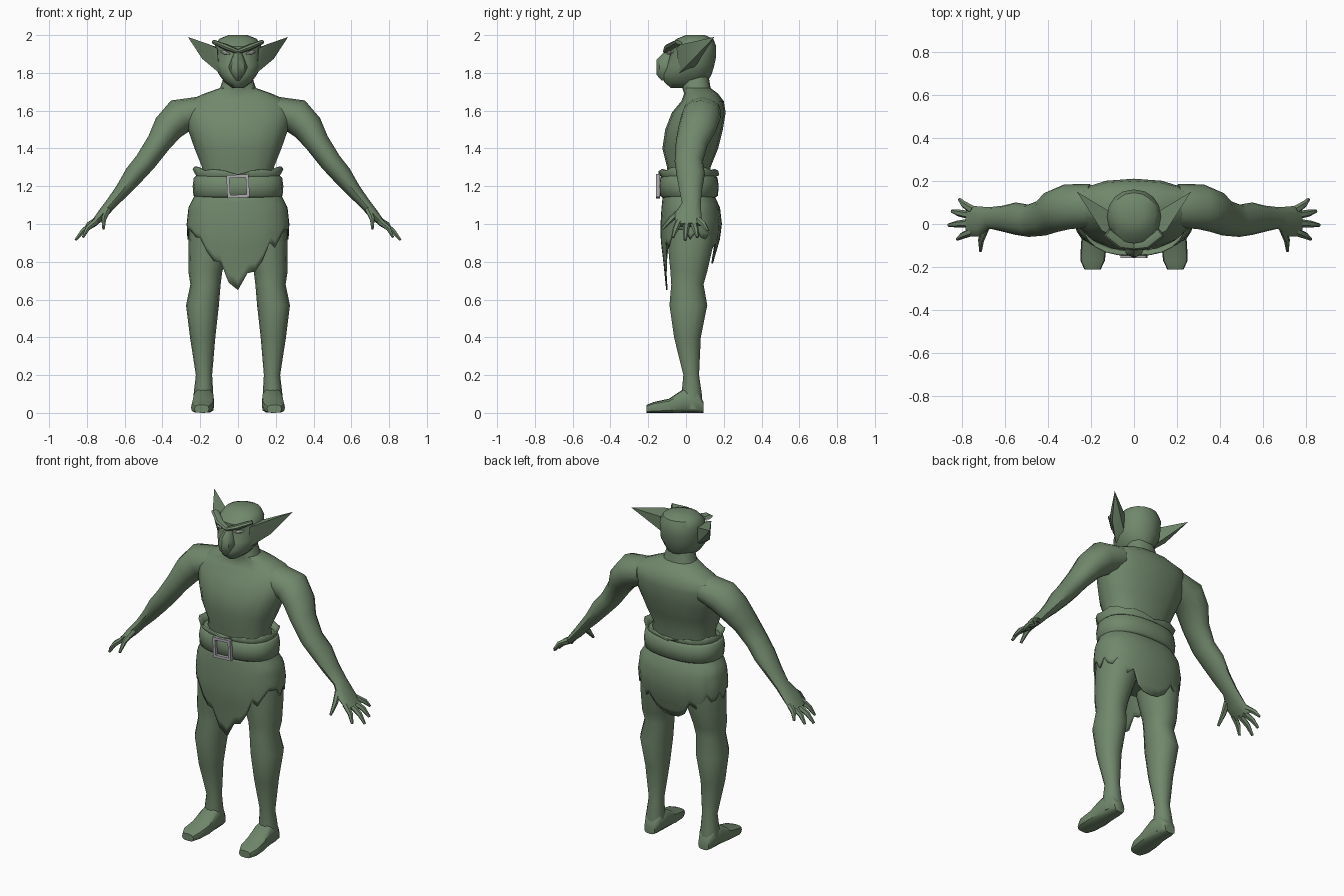
import bpy, bmesh
from math import cos, sin, pi, radians, copysign
from mathutils import Vector, Matrix

old = bpy.data.objects.get("Cube")
if old:
    bpy.data.objects.remove(old, do_unlink=True)


def material(name, rgb):
    m = bpy.data.materials.new(name)
    m.use_nodes = True
    m.diffuse_color = (*rgb, 1)
    m.node_tree.nodes["Principled BSDF"].inputs["Base Color"].default_value = (*rgb, 1)
    return m


GREEN = material("moss green", (.165, .245, .15))
SILVER = material("buckle silver", (.42, .41, .43))
WHITE = material("eye white", (.7, .7, .66))


def finish(name, bm, mat, angle=40):
    bmesh.ops.recalc_face_normals(bm, faces=bm.faces)
    me = bpy.data.meshes.new(name)
    bm.to_mesh(me)
    bm.free()
    me.materials.append(mat)
    me.shade_smooth()
    me.set_sharp_from_angle(angle=radians(angle))
    ob = bpy.data.objects.new(name, me)
    bpy.context.collection.objects.link(ob)
    return ob


def oval(n, power=1.0):
    """Unit rounded outline; a power below one makes it boxier."""
    pts = []
    for i in range(n):
        c, s = cos(2 * pi * i / n), sin(2 * pi * i / n)
        pts.append((copysign(abs(c) ** power, c), copysign(abs(s) ** power, s)))
    return pts


def loft(name, rings, mat=GREEN, caps=True, angle=40):
    bm = bmesh.new()
    rows = [[bm.verts.new(p) for p in ring] for ring in rings]
    n = len(rows[0])
    for a, b in zip(rows, rows[1:]):
        for i in range(n):
            j = (i + 1) % n
            bm.faces.new((a[i], a[j], b[j], b[i]))
    if caps:
        bm.faces.new(rows[0])
        bm.faces.new(rows[-1])
    return finish(name, bm, mat, angle)


def level(z, cx, rx, y0, y1, n=16, power=.85):
    """Horizontal cross-section between a front and a back depth."""
    return [Vector((cx + rx * u, (y0 + y1) / 2 + (y1 - y0) / 2 * v, z))
            for u, v in oval(n, power)]


def tube(name, stations, side=1, n=10, mat=GREEN):
    """Limb along a path; stations are x, y, z, depth radius, thickness."""
    pts = [Vector(s[:3]) for s in stations]
    rings = []
    for k, s in enumerate(stations):
        t = (pts[min(k + 1, len(pts) - 1)] - pts[max(k - 1, 0)]).normalized()
        wide = Vector((0, 1, 0)) if abs(t.y) < .8 else Vector((1, 0, 0))
        wide = (wide - t * wide.dot(t)).normalized()
        thin = t.cross(wide)
        ring = [pts[k] + wide * u * s[3] + thin * v * s[4] for u, v in oval(n)]
        rings.append([Vector((p.x * side, p.y, p.z)) for p in ring])
    return loft(name, rings, mat)


# Torso and neck
loft("torso", [level(z, 0, *r) for z, *r in (
    (.9, .15, -.08, .13), (1.1, .2, -.1, .14), (1.3, .19, -.1, .13),
    (1.4, .23, -.125, .17), (1.5, .265, -.11, .195), (1.59, .29, -.075, .21),
    (1.65, .27, -.025, .2), (1.69, .18, -.01, .17), (1.72, .095, -.02, .13),
    (1.78, .075, -.02, .12))])

# Head with tapered jaw
loft("head", [level(z, 0, *r, 16, .95) for z, *r in (
    (1.72, .03, -.08, .06), (1.75, .07, -.115, .11), (1.79, .1, -.125, .135),
    (1.84, .125, -.105, .15), (1.89, .12, -.09, .16), (1.94, .125, -.09, .16),
    (1.98, .1, -.05, .145), (2.0, .05, 0, .1))])

# Broad hooked nose
loft("nose", [level(z, 0, *r, 8, 1) for z, *r in (
    (1.92, .016, -.105, -.05), (1.87, .035, -.155, -.05),
    (1.83, .05, -.157, -.05), (1.79, .035, -.156, -.06), (1.76, .012, -.13, -.06))])


def ear(name, side):
    bm = bmesh.new()
    for x, y, z in ((.1, -.035, 1.8), (.11, -.05, 1.93), (.15, -.03, 1.95),
                    (.1, .05, 1.93), (.1, .04, 1.82), (.19, .04, 1.875),
                    (.265, .15, 1.99)):
        bm.verts.new((x * side, y, z))
    bmesh.ops.convex_hull(bm, input=bm.verts)
    finish(name, bm, GREEN, 20)


for label, s in (("left", 1), ("right", -1)):
    # Face details
    ear(label + "_ear", s)
    tube(label + "_brow", ((0, -.1, 1.912, .022, .012), (.06, -.092, 1.935, .025, .016),
                           (.125, -.04, 1.962, .025, .012)), s, 8)
    tube(label + "_eye", ((.045, -.094, 1.9, .008, .004), (.068, -.088, 1.907, .01, .011),
                          (.092, -.07, 1.912, .008, .004)), s, 8, WHITE)

    # Arm and palm
    tube(label + "_arm", (
        (.2, .085, 1.6, .1, .075), (.31, .08, 1.57, .105, .095),
        (.37, .06, 1.51, .1, .082), (.42, .03, 1.43, .085, .065),
        (.49, .015, 1.33, .075, .057), (.55, .025, 1.26, .075, .053),
        (.61, .025, 1.18, .06, .04), (.67, .028, 1.11, .05, .03),
        (.72, .012, 1.05, .07, .026), (.77, .015, .995, .072, .016)), s, 12)

    # Fingers and thumb
    for finger, a, b in (
            ("little", (.75, .065, 1.02), (.81, .115, .965)),
            ("ring", (.755, .04, 1.005), (.845, .06, .93)),
            ("middle", (.755, .005, 1.005), (.86, -.005, .915)),
            ("index", (.75, -.035, 1.015), (.82, -.07, .93)),
            ("thumb", (.69, -.02, 1.075), (.712, -.125, .975))):
        a, b = Vector(a), Vector(b)
        mid = a.lerp(b, .55) + Vector((.008, 0, .008))
        tube(f"{label}_{finger}_finger", ((*a, .02, .018), (*mid, .016, .014),
                                          (*b, .008, .007)), s, 6)

    # Leg
    loft(label + "_leg", [level(z, cx * s, *r, 14, .95) for z, cx, *r in (
        (1.02, .14, .115, -.1, .16), (.9, .15, .112, -.1, .15),
        (.75, .173, .09, -.085, .115), (.68, .172, .08, -.08, .095),
        (.57, .188, .087, -.09, .115), (.4, .187, .067, -.065, .08),
        (.2, .18, .043, -.015, .07), (.1, .183, .052, -.025, .085),
        (.02, .183, .05, -.02, .085))])

    # Foot, lofted from heel to toe
    shape = oval(12, .6)
    loft(label + "_foot", [[Vector((s * (cx + rx * u), y, h / 2 * (1 + v)))
                            for u, v in shape] for y, cx, rx, h in (
        (.092, .182, .035, .06), (.06, .182, .05, .12), (-.015, .182, .055, .125),
        (-.09, .186, .06, .075), (-.17, .192, .057, .058), (-.21, .192, .038, .042))])

# Ragged loincloth hung from the waist
PROFILE = ((1.17, .22, -.12, .14), (1.09, .262, -.13, .18), (1.0, .272, -.135, .19),
           (.92, .268, -.135, .18), (.8, .25, -.12, .145), (.6, .235, -.1, .1))
COLS, ROWS = 40, 9


def cloth_point(i, z):
    for lo, hi in zip(PROFILE[1:], PROFILE):
        if z >= lo[0]:
            break
    t = (z - lo[0]) / (hi[0] - lo[0])
    size = [p + (q - p) * t for p, q in zip(lo[1:], hi[1:])]
    return level(z, 0, *size, COLS, .85)[i]


def hem(i):
    p = cloth_point(i, 1.0)
    front = p.y < 0
    low = .69 + max(0, abs(p.x) - .06) * 1.45 if front else .76 + abs(p.x) * .65
    low += .05 * (i % 3 == 1) - .02 * (i % 5 == 0)
    return .65 if i == COLS * 3 // 4 else min(low, .97)


hems = [hem(i) for i in range(COLS)]
cloth = loft("loincloth", [[cloth_point(i, 1.17 + (hems[i] - 1.17) * r / ROWS)
                            for i in range(COLS)] for r in range(ROWS + 1)], caps=False)
thick = cloth.modifiers.new("thickness", "SOLIDIFY")
thick.thickness = .008

# Torn cloth collar above the belt
collar = []
for z, grow in ((1.2, 0), (1.255, .005), (1.275, .025)):
    ring = level(z, 0, .208 + grow, -.118 - grow, .145 + grow, 24)
    for i, p in enumerate(ring):
        if grow > .01:
            p.z += .03 * abs(p.x) / .23 - .012 * (i % 3 == 0)
    collar.append(ring)
rim = loft("waist_collar", collar, caps=False)
rim.modifiers.new("thickness", "SOLIDIFY").thickness = .008

# Belt with rounded edges
loft("belt", [level(z, 0, .222 + g, -.125 - g, .155 + g, 24) for z, g in (
    (1.14, 0), (1.15, .014), (1.2, .018), (1.245, .012), (1.256, 0))], angle=60)

# Square buckle frame
bm = bmesh.new()
for x, z, w, h in ((-.051, 0, .016, .122), (.051, 0, .016, .122),
                   (0, -.053, .116, .016), (0, .053, .116, .016)):
    bmesh.ops.create_cube(bm, size=1, matrix=Matrix.Translation((x, 0, z))
                          @ Matrix.Diagonal((w, .02, h, 1)))
buckle = finish("buckle", bm, SILVER)
buckle.location = (0, -.148, 1.2)
buckle.rotation_euler = (0, radians(-3), 0)
